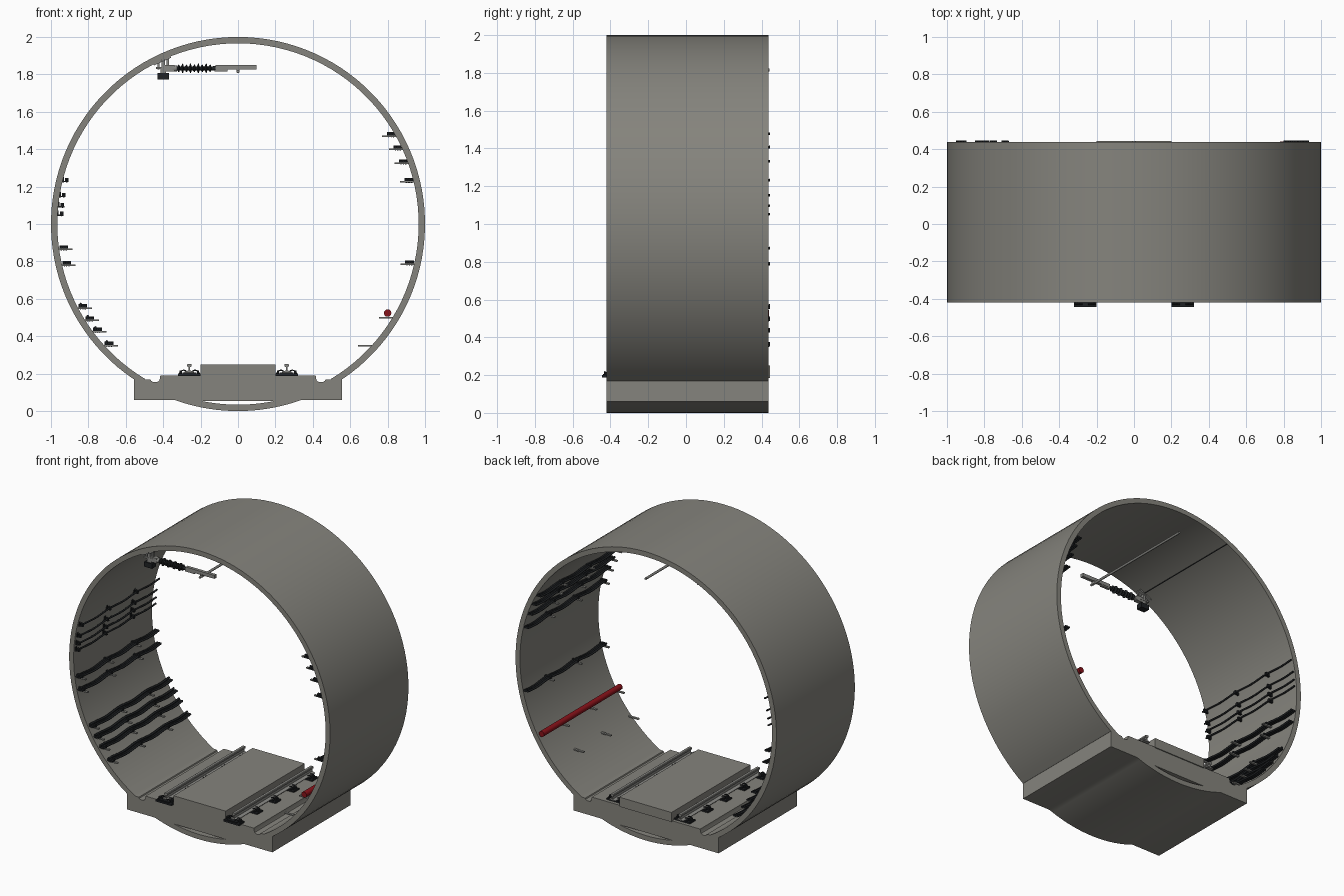
import bpy, bmesh, math
from math import sin, cos, pi, asin, sqrt
from mathutils import Matrix, Vector

if "Cube" in bpy.data.objects:
    bpy.data.objects.remove(bpy.data.objects["Cube"])

Y0, Y1 = -0.42, 0.438          # tunnel ends
RO, RI, CZ = 1.0, 0.966, 1.0   # lining radii and centre height
STATIONS = (-0.4, -0.1, 0.2)   # bracket positions along the tunnel


def material(name, rgb):
    m = bpy.data.materials.new(name)
    m.diffuse_color = (*rgb, 1)
    m.use_nodes = True
    m.node_tree.nodes["Principled BSDF"].inputs["Base Color"].default_value = m.diffuse_color
    return m


CONCRETE = material("concrete grey", (0.235, 0.23, 0.205))
STEEL = material("steel grey", (0.25, 0.25, 0.235))
BLACK = material("cable black", (0.014, 0.016, 0.018))
RED = material("pipe red", (0.25, 0.006, 0.01))


def finish(ob, mat, angle=35):
    ob.data.materials.clear()
    ob.data.materials.append(mat)
    bpy.ops.object.select_all(action='DESELECT')
    ob.select_set(True)
    bpy.context.view_layer.objects.active = ob
    if ob.type == 'CURVE':
        bpy.ops.object.convert(target='MESH')
        ob = bpy.context.object
    bpy.ops.object.shade_smooth_by_angle(angle=math.radians(angle))
    return ob


def curve_object(name, lines, dims, closed):
    cu = bpy.data.curves.new(name, 'CURVE')
    cu.dimensions = dims
    for pts in lines:
        s = cu.splines.new('POLY')
        s.points.add(len(pts) - 1)
        for p, co in zip(s.points, pts):
            p.co = (*co, 0, 1) if len(co) == 2 else (*co, 1)
        s.use_cyclic_u = closed
    ob = bpy.data.objects.new(name, cu)
    bpy.context.collection.objects.link(ob)
    return ob


def extrude(name, loops, mat, y0=Y0, y1=Y1):
    """Extrude x/z outlines (inner loops are holes) along y."""
    ob = curve_object(name, loops, '2D', True)
    ob.data.fill_mode = 'BOTH'
    ob.data.extrude = (y1 - y0) / 2
    ob.rotation_euler = (pi / 2, 0, 0)
    ob.location.y = (y0 + y1) / 2
    return finish(ob, mat)


def tubes(name, paths, r, mat, res=2):
    ob = curve_object(name, paths, '3D', False)
    ob.data.bevel_depth = r
    ob.data.bevel_resolution = res
    ob.data.use_fill_caps = True
    return finish(ob, mat, 50)


def boxes(name, items, mat):
    """items: (centre, size[, tilt about y])"""
    bm = bmesh.new()
    for c, s, *t in items:
        rot = Matrix.Rotation(t[0] if t else 0, 4, 'Y')
        bmesh.ops.create_cube(bm, size=1, matrix=Matrix.Translation(c) @ rot @ Matrix.Diagonal((*s, 1)))
    me = bpy.data.meshes.new(name)
    bm.to_mesh(me)
    bm.free()
    ob = bpy.data.objects.new(name, me)
    bpy.context.collection.objects.link(ob)
    me.materials.append(mat)
    return ob


def lathe_x(name, prof, y, z, mat, n=20):
    """Spin an (x, radius) profile about the x direction."""
    bm = bmesh.new()
    rings = [[bm.verts.new((x, y + r * cos(2 * pi * i / n), z + r * sin(2 * pi * i / n)))
              for i in range(n)] for x, r in prof]
    for a, b in zip(rings, rings[1:]):
        for i in range(n):
            bm.faces.new((a[i], a[(i + 1) % n], b[(i + 1) % n], b[i]))
    bm.faces.new(rings[0])
    bm.faces.new(rings[-1])
    bmesh.ops.recalc_face_normals(bm, faces=bm.faces)
    me = bpy.data.meshes.new(name)
    bm.to_mesh(me)
    bm.free()
    ob = bpy.data.objects.new(name, me)
    bpy.context.collection.objects.link(ob)
    return finish(ob, mat)


def arc(r, a0, a1, n):
    return [(r * cos(a0 + (a1 - a0) * i / n), CZ + r * sin(a0 + (a1 - a0) * i / n)) for i in range(n + 1)]


def wall(z):
    return sqrt(RI ** 2 - (z - CZ) ** 2)


# Round lining, open where it meets the track bed
ao, ai = asin(-0.83 / RO), asin(-0.83 / RI)
extrude("tunnel_lining", [arc(RO, ao, pi - ao, 96) + arc(RI, pi - ai, ai, 96)], CONCRETE)

# Track bed with side gutters, rounded underside and a lens-shaped drain
ab, al = asin(-0.94 / RO), asin(-0.945 / RI)
ditch = [(0.443 + 0.024 * cos(t * pi / 6), 0.168 - 0.014 * sin(t * pi / 6)) for t in range(7)]
top = [(0.557, 0.17), (0.498, 0.17)] + ditch + [(0.415, 0.19)]
bed = arc(RO, -pi - ab, ab, 24) + [(0.557, 0.06)] + top
bed += [(-x, z) for x, z in reversed(top)] + [(-0.557, 0.06)]
extrude("track_bed", [bed, arc(RI, -pi - al, al, 16)], CONCRETE)
boxes("centre_walkway", [((0, 0.0125, 0.217), (0.4, 0.865, 0.066))], CONCRETE)

# Rails with base plates, clips and bolts
half = [(0.025, 0.207), (0.025, 0.211), (0.004, 0.217), (0.004, 0.235), (0.012, 0.239), (0.012, 0.249), (0.008, 0.252)]
for side, label in ((-1, "left"), (1, "right")):
    cx = 0.26 * side
    extrude(label + "_rail", [[(cx + x, z) for x, z in half] + [(cx - x, z) for x, z in reversed(half)]], STEEL)
    plates, clips = [], []
    for k in range(5):
        y = -0.415 + 0.2 * k
        plates += [((cx, y, 0.194), (0.12, 0.06, 0.012)), ((cx, y, 0.203), (0.075, 0.05, 0.008))]
        for s in (-1, 1):
            plates.append(((cx + s * 0.046, y, 0.207), (0.012, 0.02, 0.02)))
            for d in (-0.014, 0.014):
                clips.append([(cx + s * 0.055, y + d, 0.198), (cx + s * 0.045, y + d, 0.214),
                              (cx + s * 0.03, y + d, 0.219), (cx + s * 0.016, y + d, 0.214)])
    boxes(label + "_rail_plates", plates, BLACK)
    tubes(label + "_rail_clips", clips, 0.004, BLACK, 1)


# Cables sag slightly between brackets
def cable_path(x, z, sag=0.011):
    n = 36
    ys = [Y0 + (0.445 - Y0) * i / n for i in range(n + 1)]
    return [(x, y, z - sag * sin(pi * (y + 0.4) / 0.3) ** 2) for y in ys]


def shelf(side, z, loaded, label):
    w = wall(z)
    boxes(label + "_brackets", [((side * (w - 0.033), y, z), (0.08, 0.016, 0.008)) for y in STATIONS], STEEL)
    if loaded:
        paths = [cable_path(side * (w - d), z + 0.011) for d in (0.012, 0.025, 0.038)]
        if side < 0 and z < 0.6:
            paths.append(cable_path(side * (w - 0.014), z + 0.022))
        tubes(label + "_cables", paths, 0.007, BLACK)
        boxes(label + "_clamps", [((side * (w - 0.025), y, z + 0.012), (0.046, 0.014, 0.018)) for y in STATIONS], BLACK)


for i, z in enumerate((0.35, 0.425, 0.485, 0.55, 0.78, 0.865)):
    shelf(-1, z, True, "left_shelf_%d" % (i + 1))
for i, (z, loaded) in enumerate(((0.35, 0), (0.5, 0), (0.785, 1), (1.225, 1), (1.325, 1), (1.4, 1), (1.47, 1))):
    shelf(1, z, loaded, "right_shelf_%d" % (i + 1))

# Single cables on hooks, upper left wall
for i, z in enumerate((1.055, 1.1, 1.155, 1.235)):
    w = wall(z)
    tubes("hook_cable_%d" % (i + 1), [cable_path(-w + 0.022, z, 0.008)], 0.006, BLACK)
    boxes("cable_hooks_%d" % (i + 1), [b for y in STATIONS for b in (
        ((-w + 0.014, y, z - 0.008), (0.036, 0.014, 0.006)),
        ((-w + 0.022, y, z), (0.018, 0.014, 0.022)),
        ((-w + 0.002, y, z + 0.002), (0.008, 0.014, 0.03)))], BLACK)

# Red water main resting on the right brackets
tubes("water_pipe", [[(0.8, Y0, 0.524), (0.8, 0.44, 0.524)]], 0.02, RED, 4)

# Overhead wire support near the front: mount, insulator, arm and wire
AY, AZ = -0.39, 1.832
boxes("support_mount", [((-0.405, AY, 1.872), (0.10, 0.05, 0.008), -0.42),
                        ((-0.40, AY, 1.845), (0.018, 0.03, 0.06)),
                        ((-0.40, AY, 1.835), (0.075, 0.034, 0.01)),
                        ((-0.375, AY, 1.85), (0.012, 0.012, 0.07)),
                        ((-0.425, AY, 1.85), (0.012, 0.012, 0.05)),
                        ((-0.365, AY, AZ), (0.05, 0.03, 0.034)),
                        ((-0.40, AY, 1.815), (0.03, 0.03, 0.03))], STEEL)
boxes("support_block", [((-0.40, AY, 1.79), (0.06, 0.045, 0.034))], BLACK)
prof = [(-0.335, 0.013)]
for k in range(9):
    x, r = -0.325 + 0.021 * k, 0.026 if k % 2 else 0.02
    prof += [(x, 0.011), (x + 0.007, r), (x + 0.010, r), (x + 0.014, 0.011)]
lathe_x("insulator", prof + [(-0.12, 0.012)], AY, AZ, BLACK)
lathe_x("insulator_collar", [(-0.35, 0.016), (-0.325, 0.016)], AY, AZ, STEEL)
boxes("support_arm", [((-0.01, AY, 1.837), (0.22, 0.022, 0.024)),
                      ((-0.09, AY, 1.824), (0.07, 0.018, 0.016)),
                      ((0, AY, 1.82), (0.016, 0.03, 0.02))], STEEL)
tubes("contact_wire", [[(0, Y0, 1.815), (0, 0.443, 1.815)]], 0.008, STEEL)
tubes("earth_wire", [[(-0.395, Y0, 1.88), (-0.395, Y1, 1.88)]], 0.003, BLACK, 1)
